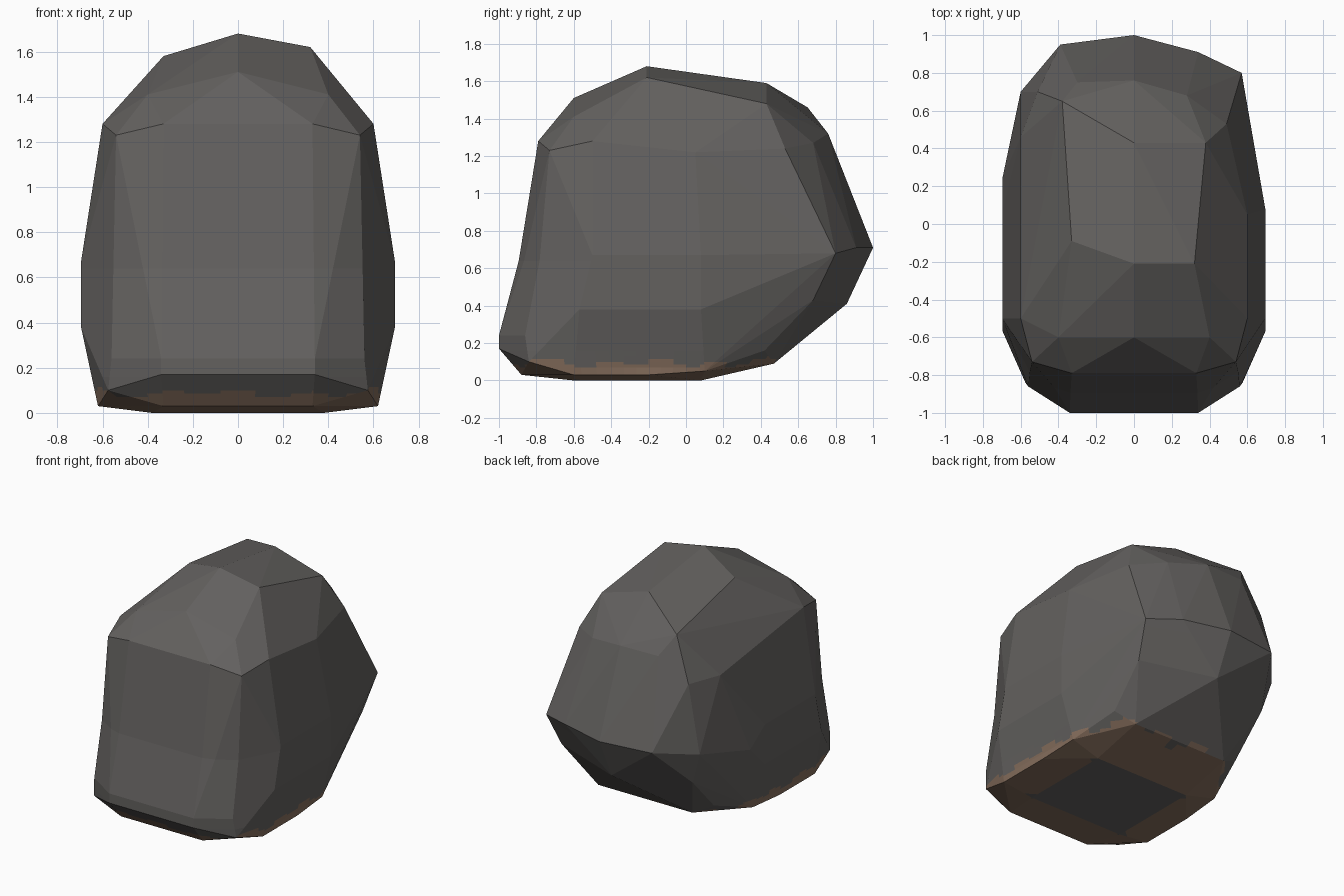
import bpy, bmesh, math
from mathutils import Vector

if "Cube" in bpy.data.objects:
    bpy.data.objects.remove(bpy.data.objects["Cube"])

# Corner points shared by both sides (mirrored in x)
PAIRED = [
    (0.33, -0.79, 1.28), (0.54, -0.73, 1.23), (0.60, -0.50, 1.28), (0.40, -0.60, 1.41),
    (0.34, -1.00, 0.24), (0.34, -1.00, 0.17), (0.56, -0.86, 0.24), (0.575, -0.84, 0.10),
    (0.33, -0.88, 0.03), (0.38, -0.60, 0.00), (0.38, 0.08, 0.00),
    (0.62, -0.60, 0.03), (0.62, -0.20, 0.03), (0.61, 0.10, 0.05), (0.52, 0.42, 0.16),
    (0.695, -0.57, 0.38), (0.695, 0.08, 0.38), (0.695, -0.50, 0.67), (0.695, 0.08, 0.67),
    (0.53, 0.68, 0.43), (0.38, 0.47, 0.09),
]
# Points on the centre line
MIDDLE = [(-0.60, 1.51), (-0.21, 1.68), (0.43, 1.59), (0.76, 1.32), (1.00, 0.71), (0.86, 0.41)]
# Uneven crown and back
RIGHT = [(0.32, -0.21, 1.62), (0.38, 0.43, 1.48), (0.28, 0.68, 1.27), (0.49, 0.53, 1.24),
         (0.34, 0.91, 0.71), (0.57, 0.80, 0.68), (0.60, 0.05, 1.22)]
LEFT = [(-0.33, -0.09, 1.58), (-0.38, 0.65, 1.46), (-0.30, 0.75, 1.32), (-0.51, 0.70, 1.15),
        (-0.39, 0.95, 0.71), (-0.60, 0.70, 0.66), (-0.60, 0.46, 1.15), (-0.695, 0.25, 0.55)]


def material(name, colour):
    m = bpy.data.materials.new(name)
    m.diffuse_color = (*colour, 1)
    m.use_nodes = True
    m.node_tree.nodes["Principled BSDF"].inputs["Base Color"].default_value = m.diffuse_color
    return m


def cut(bm, point, normal, below=99):
    """Slice the faces that lie under a height with a plane."""
    faces = [f for f in bm.faces if max(v.co.z for v in f.verts) <= below + 1e-4]
    geom = set(faces)
    for f in faces:
        geom.update(f.edges)
        geom.update(f.verts)
    bmesh.ops.bisect_plane(bm, geom=list(geom), plane_co=point, plane_no=normal, dist=1e-4)


# Boulder body: facets stretched over the corner points
bm = bmesh.new()
for x, y, z in PAIRED:
    bm.verts.new((x, y, z))
    bm.verts.new((-x, y, z))
for y, z in MIDDLE:
    bm.verts.new((0, y, z))
for p in RIGHT + LEFT:
    bm.verts.new(p)
res = bmesh.ops.convex_hull(bm, input=bm.verts[:])
loose = [v for v in bm.verts if not v.link_faces]
bmesh.ops.delete(bm, geom=loose, context='VERTS')
bmesh.ops.dissolve_limit(bm, angle_limit=math.radians(4), verts=bm.verts[:], edges=bm.edges[:])

# Slight hollow across the front face
cut(bm, (0, 0, 0.64), (0, 0, 1))
for v in bm.verts:
    if abs(v.co.z - 0.64) < 1e-3 and v.co.y < -0.75:
        v.co.y += 0.025

# Ragged earth band round the foot: slice finely, then colour by a wavy height
cut(bm, (0, 0, 0.16), (0, 0, 1))
for h in (0.07, 0.085, 0.10, 0.115, 0.13):
    cut(bm, (0, 0, h), (0, 0, 1), 0.16)
for i in range(30):
    a = math.pi * i / 30
    cut(bm, (0, -0.2, 0), (math.sin(a), -math.cos(a), 0), 0.16)
for f in bm.faces:
    c = f.calc_center_median()
    a = math.atan2(c.y + 0.2, c.x)
    top = 0.095 + 0.018 * math.sin(15 * a) + 0.012 * math.sin(7 * a + 1)
    if c.y < -0.86:
        top -= 0.012
    f.material_index = int(0.003 < c.z < top)
    f.smooth = False
bmesh.ops.recalc_face_normals(bm, faces=bm.faces[:])

mesh = bpy.data.meshes.new("boulder")
bm.to_mesh(mesh)
bm.free()
mesh.materials.append(material("stone grey", (0.125, 0.119, 0.114)))
mesh.materials.append(material("earth brown", (0.235, 0.155, 0.108)))
obj = bpy.data.objects.new("boulder", mesh)
bpy.context.collection.objects.link(obj)
